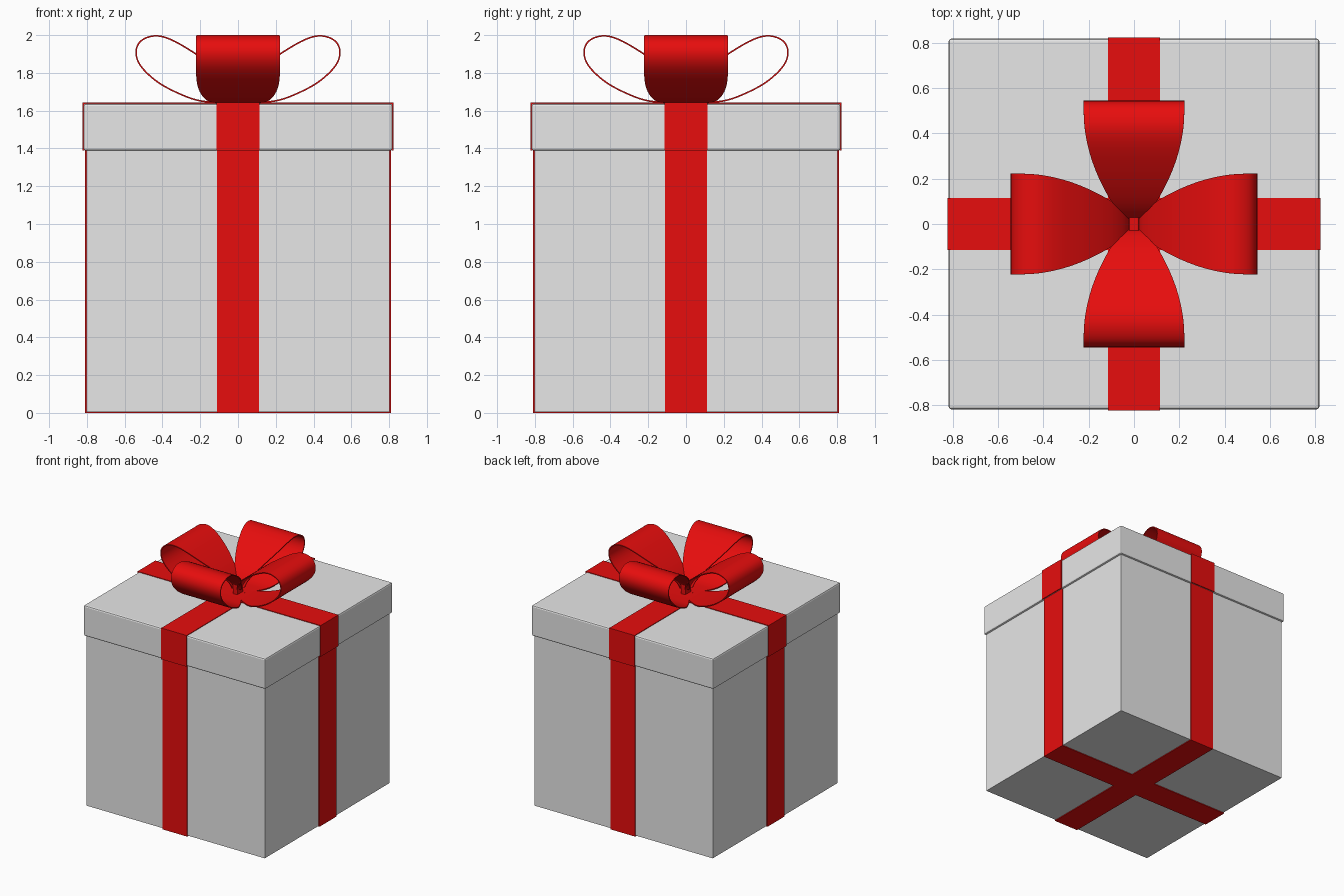
import bpy
import math
from mathutils import Vector, Matrix

if "Cube" in bpy.data.objects:
    bpy.data.objects.remove(bpy.data.objects["Cube"], do_unlink=True)


def material(name, rgb):
    m = bpy.data.materials.new(name)
    m.use_nodes = True
    m.diffuse_color = (*rgb, 1)
    m.node_tree.nodes["Principled BSDF"].inputs["Base Color"].default_value = (*rgb, 1)
    return m


paper = material("light grey paper", (0.8, 0.8, 0.8))
satin = material("red satin", (0.8, 0.004, 0.004))


def activate(ob):
    bpy.ops.object.select_all(action='DESELECT')
    ob.select_set(True)
    bpy.context.view_layer.objects.active = ob


def box(name, half_x, half_y, low, high, mat, bevel=0):
    bpy.ops.mesh.primitive_cube_add(size=2, location=(0, 0, (low + high) / 2))
    ob = bpy.context.object
    ob.name = name
    ob.scale = (half_x, half_y, (high - low) / 2)
    bpy.ops.object.transform_apply(location=True, rotation=False, scale=True)
    ob.data.materials.append(mat)
    if bevel:
        mod = ob.modifiers.new("bevel", 'BEVEL')
        mod.width, mod.segments = bevel, 2
    return ob


def strip(name, path, half_width, turn=0, thickness=0.008, smooth=False):
    """Sweep an xz path sideways into a thin band, turned about z."""
    verts, faces = [], []
    for x, z in path:
        w = half_width(x)
        verts += [(x, -w, z), (x, w, z)]
    for i in range(len(path) - 1):
        a = 2 * i
        faces.append((a, a + 1, a + 3, a + 2))
    me = bpy.data.meshes.new(name)
    me.from_pydata(verts, [], faces)
    me.transform(Matrix.Rotation(turn, 4, 'Z'))
    me.materials.append(satin)
    ob = bpy.data.objects.new(name, me)
    bpy.context.collection.objects.link(ob)
    activate(ob)
    mod = ob.modifiers.new("thickness", 'SOLIDIFY')
    mod.thickness, mod.offset, mod.use_even_offset = thickness, 0, True
    bpy.ops.object.modifier_apply(modifier=mod.name)
    if smooth:
        bpy.ops.object.shade_smooth_by_angle(angle=math.radians(35))
    return ob


def smooth_path(points, steps=6):
    """Catmull-Rom curve through the points."""
    p = [Vector(q) for q in points]
    p = [p[0]] + p + [p[-1]]
    out = []
    for a, b, c, d in zip(p, p[1:], p[2:], p[3:]):
        for i in range(steps):
            t = i / steps
            out.append(0.5 * (2 * b + (c - a) * t + (2 * a - 5 * b + 4 * c - d) * t ** 2
                              + (3 * b - a - 3 * c + d) * t ** 3))
    return out + [p[-1]]


# Box and lid
box("box_body", 0.803, 0.803, 0.006, 1.4, paper)
box("box_lid", 0.818, 0.818, 1.388, 1.637, paper, 0.012)

# Ribbons wrapped around the body and over the lid
body_path = [(-0.806, 1.39), (-0.806, 0.004), (0.806, 0.004), (0.806, 1.39)]
lid_path = [(-0.82, 1.388), (-0.82, 1.638), (0.82, 1.638), (0.82, 1.388)]
for label, turn in (("across", 0), ("lengthwise", math.pi / 2)):
    strip("body_ribbon_" + label, body_path, lambda x: 0.11, turn)
    strip("lid_ribbon_" + label, lid_path, lambda x: 0.114, turn)


# Bow loops, pinched at the centre
def bow_width(r):
    t = min(max(r / 0.5, 0), 1)
    return 0.03 + 0.192 * (1 - (1 - t) ** 2)


loop = smooth_path([(0.02, 1.645), (0.1, 1.645), (0.2, 1.652), (0.3, 1.685), (0.42, 1.748),
                    (0.51, 1.83), (0.54, 1.905), (0.515, 1.968), (0.44, 1.996),
                    (0.35, 1.974), (0.22, 1.898), (0.11, 1.815), (0.045, 1.745), (0.02, 1.69)])
for i, side in enumerate(("left", "back", "right", "front")):
    strip("bow_loop_" + side, loop, bow_width, i * math.pi / 2, smooth=True)

# Knot
box("bow_knot", 0.022, 0.04, 1.64, 1.725, satin, 0.006)
